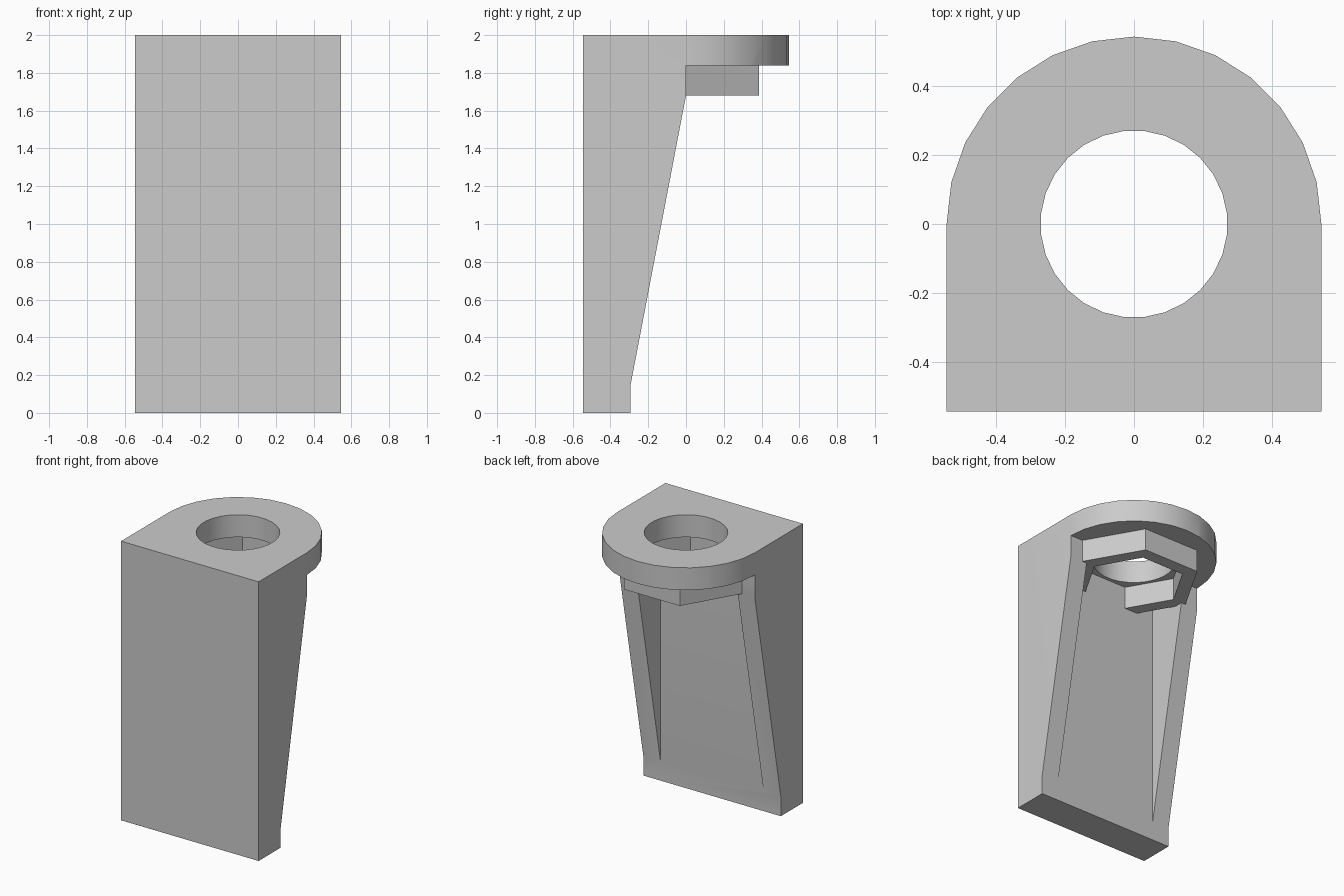
import bpy
import math

cube = bpy.data.objects.get("Cube")
if cube:
    bpy.data.objects.remove(cube, do_unlink=True)

HALF = 0.545          # half width and half depth
SEGMENTS = 28         # sides of the rounded end and the hole
PLATE_Z = 1.84        # underside of the top plate
COLLAR_Z = 1.68       # underside of the hex collar
PANEL_Y = -0.295      # rear face of the front panel
RIB = 0.136           # thickness of the side ribs

grey = bpy.data.materials.new("plain grey")
grey.use_nodes = True
colour = (0.6, 0.6, 0.6, 1)
grey.diffuse_color = colour
grey.node_tree.nodes["Principled BSDF"].inputs["Base Color"].default_value = colour


def prism(name, outline, low, high, axis="z"):
    """Extrude a counter-clockwise outline along z, or a (y, z) outline along x."""
    n = len(outline)
    place = (lambda a, b, t: (a, b, t)) if axis == "z" else (lambda a, b, t: (t, a, b))
    verts = [place(a, b, t) for t in (low, high) for a, b in outline]
    faces = [list(range(n))[::-1], list(range(n, 2 * n))]
    faces += [(i, (i + 1) % n, (i + 1) % n + n, i + n) for i in range(n)]
    mesh = bpy.data.meshes.new(name)
    mesh.from_pydata(verts, [], faces)
    mesh.materials.append(grey)
    obj = bpy.data.objects.new(name, mesh)
    bpy.context.collection.objects.link(obj)
    return obj


def ring(radius, sides, offset=0.0):
    turn = math.tau / sides
    return [(radius * math.cos((i + offset) * turn), radius * math.sin((i + offset) * turn))
            for i in range(sides)]


def select(obj):
    bpy.ops.object.select_all(action="DESELECT")
    obj.select_set(True)
    bpy.context.view_layer.objects.active = obj


def cut(obj, cutter):
    """Subtract the cutter for good and remove it."""
    cutter.hide_render = True
    mod = obj.modifiers.new("cut", "BOOLEAN")
    mod.operation = "DIFFERENCE"
    mod.solver = "EXACT"
    mod.object = cutter
    select(obj)
    bpy.ops.object.modifier_apply(modifier=mod.name)
    bpy.data.objects.remove(cutter, do_unlink=True)


# Bracket: a column with a rounded back, carved into panel, ribs and plate
arc = ring(HALF, SEGMENTS)[:SEGMENTS // 2 + 1]
bracket = prism("bracket", arc + [(-HALF, -HALF), (HALF, -HALF)], 0, 2)

# Space behind the sloping ribs, under the plate
slope = [(PANEL_Y, -0.1), (1, -0.1), (1, PLATE_Z), (0, PLATE_Z), (0, COLLAR_Z), (PANEL_Y, 0.14)]
cut(bracket, prism("slope_cutter", slope, -1, 1, "x"))

# Pocket between the ribs
pocket = [(PANEL_Y, 0.14), (1, 0.14), (1, PLATE_Z), (PANEL_Y, PLATE_Z)]
cut(bracket, prism("pocket_cutter", pocket, RIB - HALF, HALF - RIB, "x"))

# Round hole through the plate
cut(bracket, prism("hole_cutter", ring(0.272, SEGMENTS, 0.5), 1.75, 2.1))

# Hex collar hanging under the hole, its inner flat flush with the panel
collar = prism("hex_collar", ring(0.445, 6), COLLAR_Z, PLATE_Z + 0.01)
cut(collar, prism("hex_cutter", ring(-PANEL_Y / math.cos(math.pi / 6), 6), 1.6, 1.95))

for part in (bracket, collar):
    select(part)
    bpy.ops.object.shade_smooth_by_angle(angle=math.radians(30))
